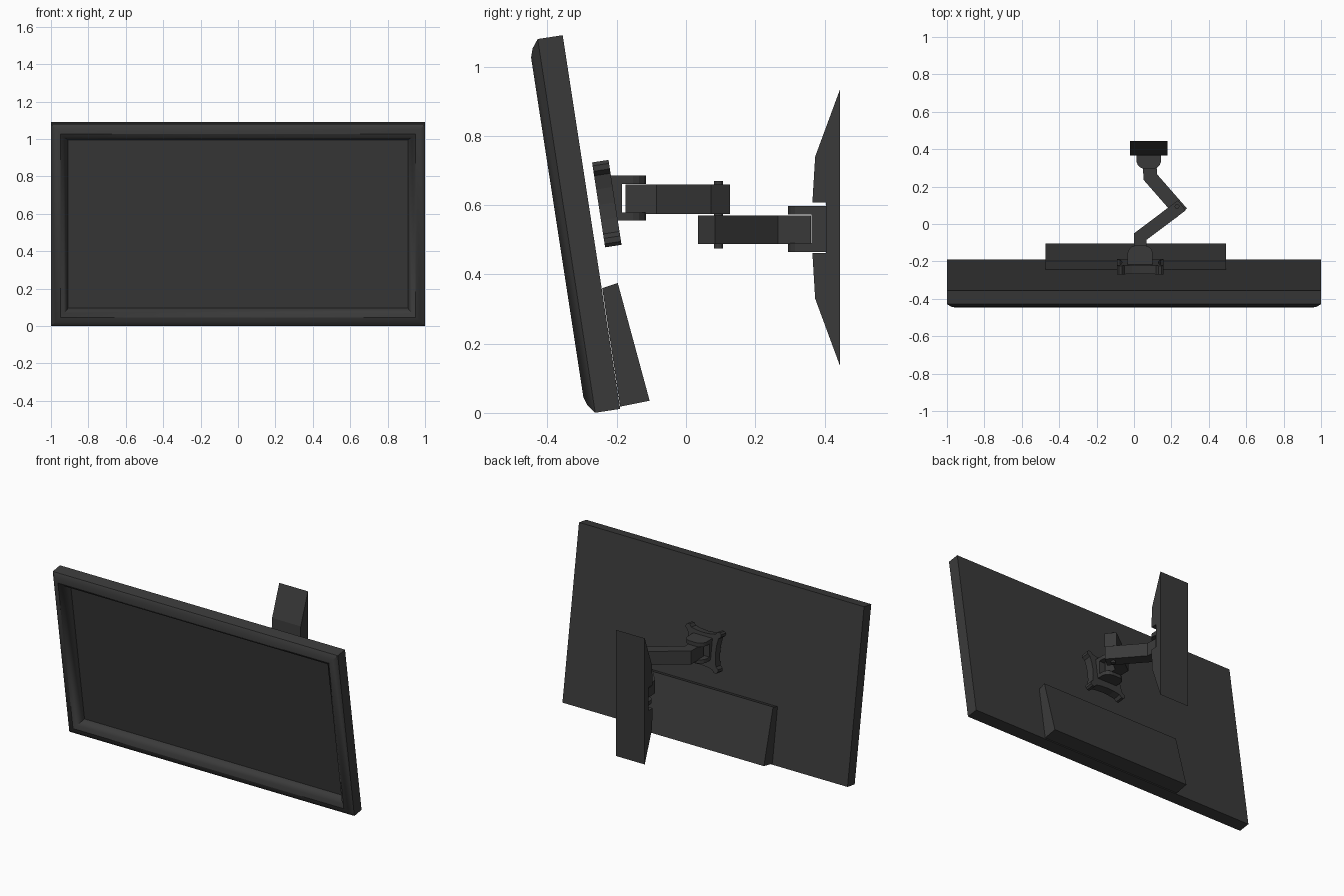
import bpy, bmesh, math
from mathutils import Vector

if "Cube" in bpy.data.objects:
    bpy.data.objects.remove(bpy.data.objects["Cube"])

dark = bpy.data.materials.new("dark_grey")
dark.diffuse_color = (0.042, 0.042, 0.042, 1)
dark.use_nodes = True
dark.node_tree.nodes["Principled BSDF"].inputs["Base Color"].default_value = dark.diffuse_color
TILT = math.radians(8.75)
UP = Vector((0, -math.sin(TILT), math.cos(TILT)))
FRONT = Vector((0, -math.cos(TILT), -math.sin(TILT)))
FOOT = Vector((0, -0.19, 0.0115))          # lower back edge of the screen


def tilted(x, s, d):
    return FOOT + Vector((x, 0, 0)) + UP * s + FRONT * d


def finish(name, bm):
    bmesh.ops.recalc_face_normals(bm, faces=bm.faces)
    me = bpy.data.meshes.new(name)
    bm.to_mesh(me)
    bm.free()
    ob = bpy.data.objects.new(name, me)
    ob.data.materials.append(dark)
    bpy.context.collection.objects.link(ob)
    return ob


def loft(name, rings):
    """Closed skin through equal-length rings, capped at both ends."""
    bm = bmesh.new()
    vs = [[bm.verts.new(p) for p in r] for r in rings]
    n = len(vs[0])
    for a, b in zip(vs, vs[1:]):
        for i in range(n):
            j = (i + 1) % n
            bm.faces.new((a[i], a[j], b[j], b[i]))
    bm.faces.new(vs[0])
    bm.faces.new(vs[-1])
    return finish(name, bm)


def slab_x(name, pts, x0, x1):
    return loft(name, [[(x, y, z) for y, z in pts] for x in (x0, x1)])


def slab_z(name, pts, z0, z1):
    return loft(name, [[(x, y, z) for x, y in pts] for z in (z0, z1)])


def arm(name, path, width, z0, z1):
    """Flat bar along a bent path with a mitred corner."""
    p = [Vector(q) for q in path]
    d = [(b - a).normalized() for a, b in zip(p, p[1:])]
    nrm = [Vector((-v.y, v.x)) for v in d]
    left, right = [], []
    for i, q in enumerate(p):
        a, b = nrm[max(i - 1, 0)], nrm[min(i, len(nrm) - 1)]
        m = (a + b) / (1 + a.dot(b)) * width / 2
        left.append(q + m)
        right.append(q - m)
    return slab_z(name, left + right[::-1], z0, z1)


def clevis(name, cx, back, mid, tip, w, z0, z1, t):
    """Base block with two rounded lugs that hold an arm."""
    slab_z(name + "_base", [(cx - w, back), (cx + w, back), (cx + w, mid), (cx - w, mid)], z0, z1)
    depth = tip - mid
    half = [(w, 0), (w, 0.45), (w * 0.9, 0.7), (w * 0.7, 0.9), (w * 0.4, 1)]
    out = half + [(-x, f) for x, f in half[::-1]]
    pts = [(cx + x, mid + f * depth) for x, f in out]
    slab_z(name + "_lower_lug", pts, z0, z0 + t)
    slab_z(name + "_upper_lug", pts, z1 - t, z1)


# Screen housing: nested rectangles (inset, depth) forming bezel and deep recess
H = 1.092
profile = [(0, 0), (0, 0.073), (0.025, 0.092), (0.05, 0.1), (0.07, 0.086),
           (0.088, 0.05), (0.091, 0.036)]
rings = []
for i, d in profile:
    rings.append([tilted(x, s, d) for x, s in
                  ((-1 + i, i), (1 - i, i), (1 - i, H - i), (-1 + i, H - i))])
screen = loft("screen_housing", rings)
bpy.context.view_layer.objects.active = screen
screen.select_set(True)
bpy.ops.object.shade_smooth_by_angle(angle=math.radians(50))
# keep the flat screen, back and sides flat-shaded
for f in screen.data.polygons:
    if f.index < 4 or f.index >= 4 * (len(profile) - 1):
        f.use_smooth = False

# Wedge-shaped electronics box low on the back
slab_x("rear_box", [(-0.242, 0.36), (-0.197, 0.375), (-0.105, 0.035), (-0.19, 0.018)], -0.473, 0.493)

# Mounting plate with flared corners and slightly hollowed sides
CX = 0.033
quarter = [(0.097, 0), (0.1, 0.045), (0.108, 0.085), (0.124, 0.098), (0.124, 0.114),
           (0.114, 0.124), (0.098, 0.124), (0.085, 0.108), (0.045, 0.1)]
outline = []
for k in range(4):
    c, s = round(math.cos(k * math.pi / 2)), round(math.sin(k * math.pi / 2))
    outline += [(c * x - s * y, s * x + c * y) for x, y in quarter]
centre = Vector((CX, -0.205, 0.608))
loft("mounting_plate", [[centre + Vector((x, 0, 0)) + UP * y + FRONT * d for x, y in outline]
                        for d in (0, 0.048)])

# Screen-side hinge bracket
clevis("screen_bracket", CX, -0.235, -0.185, -0.115, 0.067, 0.555, 0.685, 0.024)

# Two bent arms and their pivot pin
arm("upper_arm", [(CX, -0.175), (CX, -0.068), (0.256, 0.1)], 0.068, 0.575, 0.66)
arm("lower_arm", [(0.255, 0.059), (0.088, 0.25), (0.08, 0.358)], 0.074, 0.488, 0.57)
circle = [(0.23 + 0.013 * math.cos(a * math.pi / 6), 0.094 + 0.013 * math.sin(a * math.pi / 6))
          for a in range(12)]
slab_z("pivot_pin", circle, 0.475, 0.67)

# Wall-side hinge bracket and notched wall plate
clevis("wall_bracket", 0.079, 0.41, 0.362, 0.295, 0.065, 0.465, 0.598, 0.025)
top = [(0.445, 0.4), (0.373, 0.205), (0.365, 0.073), (0.405, 0.073)]
wall = [(y, 0.535 + z) for y, z in top] + [(y, 0.535 - z) for y, z in top[::-1]]
slab_x("wall_plate", wall, -0.022, 0.179)
